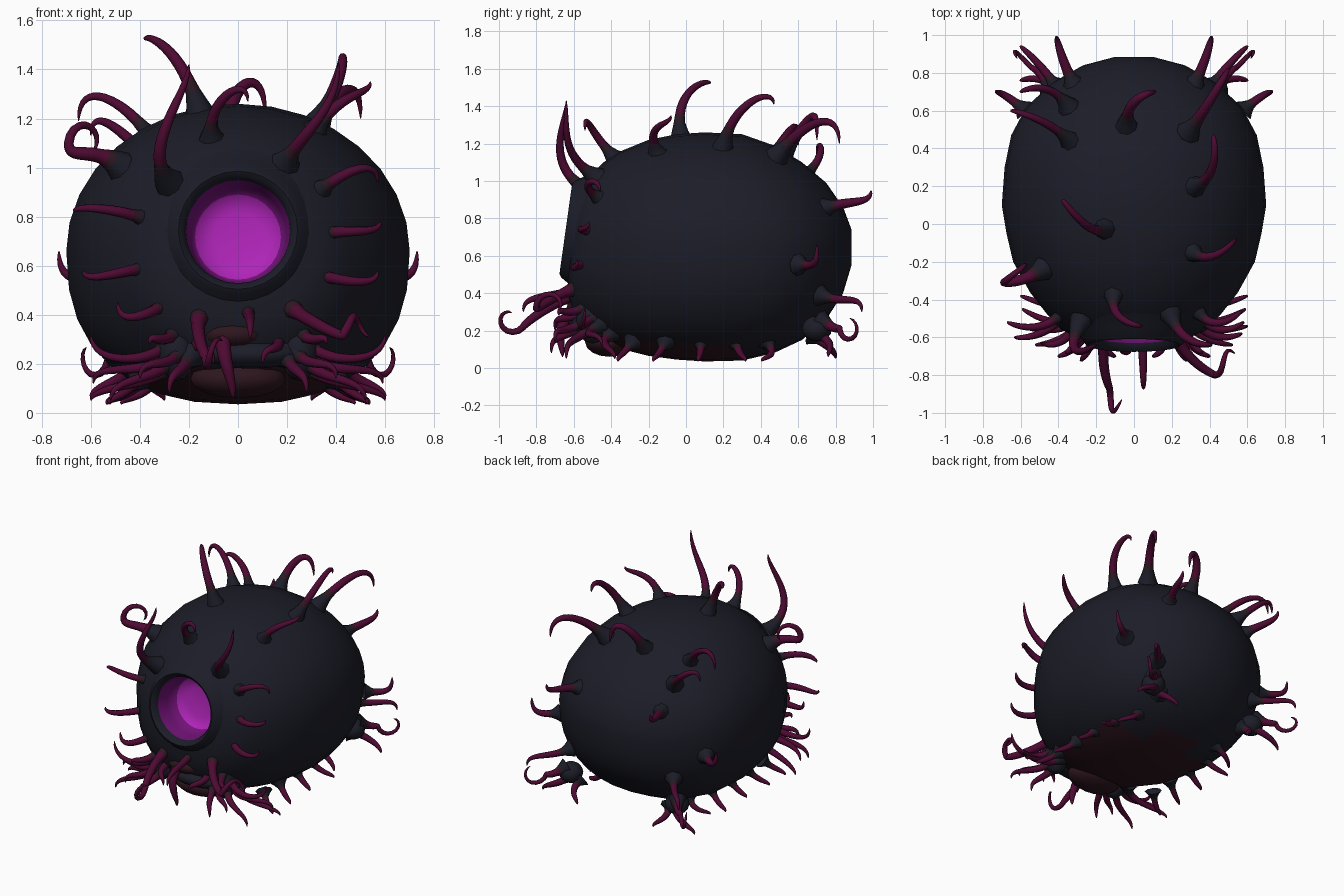
import bpy, bmesh, math, random
from mathutils import Vector, Matrix

cube = bpy.data.objects.get("Cube")
if cube:
    bpy.data.objects.remove(cube)
random.seed(4)


def material(name, rgb):
    m = bpy.data.materials.new(name)
    m.use_nodes = True
    m.diffuse_color = (*rgb, 1)
    bsdf = m.node_tree.nodes["Principled BSDF"]
    bsdf.inputs["Base Color"].default_value = (*rgb, 1)
    bsdf.inputs["Roughness"].default_value = 0.7
    return m


HIDE, BLEND, MAROON, BELLY, GLOW, WALL = range(6)
MATS = [material("dark hide", (.0115, .012, .021)),
        material("tentacle root", (.028, .009, .016)),
        material("maroon tentacle", (.075, .003, .032)),
        material("brown belly", (.027, .008, .013)),
        material("magenta eye", (.43, .018, .48)),
        material("dark magenta wall", (.165, .006, .185))]


def finish(name, bm):
    bmesh.ops.recalc_face_normals(bm, faces=bm.faces)
    mesh = bpy.data.meshes.new(name)
    bm.to_mesh(mesh)
    bm.free()
    for m in MATS:
        mesh.materials.append(m)
    ob = bpy.data.objects.new(name, mesh)
    bpy.context.collection.objects.link(ob)
    bpy.ops.object.select_all(action='DESELECT')
    ob.select_set(True)
    bpy.context.view_layer.objects.active = ob
    bpy.ops.object.shade_smooth_by_angle(angle=math.radians(60))


def bridge(bm, a, b, mat=HIDE):
    n = len(a)
    for i in range(n):
        bm.faces.new((a[i], a[(i + 1) % n], b[(i + 1) % n], b[i])).material_index = mat


# Body: rings along y given as (y, half width, bottom, top, tilt)
STATIONS = [(-.60, .25, .50, .97, .14), (-.58, .31, .39, 1.0, .14), (-.54, .39, .27, 1.04, .12),
            (-.47, .46, .18, 1.1, .08), (-.36, .55, .11, 1.16, .03), (-.2, .64, .065, 1.22, 0),
            (-.05, .675, .045, 1.25, 0), (.1, .7, .035, 1.26, 0), (.3, .685, .04, 1.25, 0),
            (.47, .65, .08, 1.19, 0), (.62, .57, .15, 1.1, 0), (.75, .43, .26, .99, 0),
            (.84, .27, .4, .86, 0), (.885, .1, .55, .74, 0)]
SIDES = 32
bm = bmesh.new()
rings = []
for y, w, lo, hi, tilt in STATIONS:
    ring = []
    mid = .66 if y > -.4 else (lo + hi) / 2
    flat = .84 if -.4 < y < .7 else .92
    for k in range(SIDES):
        a = math.tau * k / SIDES
        c, s = math.cos(a), math.sin(a)
        if s < 0:
            c = math.copysign(abs(c) ** flat, c)
            s = -abs(s) ** flat
        z = mid + s * ((hi - mid) if s > 0 else (mid - lo))
        ring.append(bm.verts.new((w * c, y - tilt * (.74 - z), z)))
    rings.append(ring)
for a, b in zip(rings, rings[1:]):
    bridge(bm, a, b)
bm.faces.new(rings[-1])
for f in bm.faces:
    c = f.calc_center_median()
    if c.z < .25 and (c.x / .44) ** 2 + ((c.y + .03) / .48) ** 2 < 1:
        f.material_index = BELLY
finish("body", bm)

# Eye: rolled rim and deep dark wall around a bright disc, revolved as (radius, depth)
PROFILE = [(.35, .09), (.29, .025), (.262, -.02), (.243, -.033), (.225, -.02), (.212, .01),
           (.2, .1), (.175, .17), (.1, .185), (.02, .19)]
bm = bmesh.new()
turn = Matrix.Translation((0, -.61, .74)) @ Matrix.Rotation(math.radians(-8), 4, 'X')
rings = []
for r, d in PROFILE:
    rings.append([bm.verts.new(turn @ Vector((r * math.cos(math.tau * k / 28), d,
                                              r * math.sin(math.tau * k / 28))))
                  for k in range(28)])
for i, (a, b) in enumerate(zip(rings, rings[1:])):
    bridge(bm, a, b, GLOW if i > 6 else WALL if i > 4 else HIDE)
bm.faces.new(rings[-1]).material_index = GLOW
finish("eye_socket", bm)


# Lumps that carry tentacle clusters, and the mouth
def blob(name, centre, size, mat=HIDE):
    bm = bmesh.new()
    bmesh.ops.create_uvsphere(bm, u_segments=14, v_segments=8, radius=1)
    for v in bm.verts:
        v.co = Vector(centre) + v.co * Vector(size)
    for f in bm.faces:
        f.material_index = mat
    finish(name, bm)


for side, label in ((1, "left"), (-1, "right")):
    blob(label + "_back_lump", (side * .42, .7, .21), (.08, .08, .07))
    blob(label + "_mouth_lump", (side * .25, -.5, .25), (.08, .09, .12))
blob("upper_lip", (0, -.53, .4), (.22, .09, .05))
blob("mouth", (-.02, -.54, .32), (.14, .1, .06), BELLY)
blob("lower_lip", (.05, -.53, .24), (.21, .1, .06))
blob("lower_jaw", (0, -.41, .14), (.2, .13, .08), BELLY)

CENTRE = Vector((0, .1, .62))


def tentacle(bm, base, tip, reach=.12, lift=.05, thick=.024, curl=0):
    """Tapered tube leaving the body outward, arching by lift, ending in an optional curl."""
    base, tip = Vector(base), Vector(tip)
    out = (base - CENTRE).normalized()
    p = [base - out * .03, base + out * reach, tip + Vector((0, 0, lift)), tip]
    path = []
    for i in range(17):
        t = i / 16
        u = 1 - t
        path.append(p[0] * u**3 + p[1] * 3 * u * u * t + p[2] * 3 * u * t * t + p[3] * t**3)
    if curl:
        step = (path[-1] - path[-2]).normalized() * .035
        axis = out.cross(Vector((0, 0, 1))).normalized()
        for i in range(10):
            step = Matrix.Rotation(curl, 3, axis) @ step * .95
            path.append(path[-1] + step)
    last = len(path) - 1
    normal, old, prev = None, None, None
    for i, point in enumerate(path):
        t = i / last
        tangent = (path[min(i + 1, last)] - path[max(i - 1, 0)]).normalized()
        if normal is None:
            normal = tangent.orthogonal().normalized()
        else:
            normal = old.rotation_difference(tangent) @ normal
        old = tangent
        r = thick * (1 - t) ** .55 + .002 + .035 * max(0, 1 - t * 6) ** 1.6
        ring = [bm.verts.new(point + Matrix.Rotation(math.tau * k / 8, 3, tangent) @ normal * r)
                for k in range(8)]
        if prev:
            bridge(bm, prev, ring, HIDE if i < 3 else BLEND if i < 4 else MAROON)
        prev = ring
    bm.faces.new(prev).material_index = MAROON


def group(name, specs, mirrored=False):
    bm = bmesh.new()
    for base, tip, *rest in specs:
        tentacle(bm, base, tip, *rest)
        if mirrored:
            tentacle(bm, (-base[0], *base[1:]), (-tip[0], *tip[1:]), *rest)
    finish(name, bm)


group("crown_tentacles", [
    ((-.16, -.03, 1.24), (-.38, .13, 1.52), .28, .03, .027),
    ((-.11, -.39, 1.13), (.04, -.54, 1.27), .2, .12),
    ((-.04, .53, 1.16), (.11, .7, 1.22), .24, .22, .03),
    ((.3, .5, 1.15), (.5, .82, 1.2), .24, .2, .03),
    ((.33, .2, 1.19), (.42, .47, 1.41), .28, .1, .027),
    ((.32, -.16, 1.16), (.54, -.08, 1.35), .2, -.06),
    ((-.35, .45, 1.12), (-.65, .6, 1.19), .24, .18),
    ((-.36, .64, 1.03), (-.6, .7, 1.13), .2, .14),
    ((-.5, -.25, 1.02), (-.69, -.31, 1.1), .14, -.08, .03, .38),
    ((-.29, -.53, .95), (-.2, -.64, 1.42), .3, -.12, .027),
    ((.2, -.5, 1.03), (.41, -.64, 1.43), .2, -.2, .027)])

group("eye_ring_tentacles", [
    ((-.38, -.47, .79), (-.67, -.52, .82), .18, .03),
    ((-.38, -.49, .59), (-.63, -.6, .58), .16, -.06),
    ((-.3, -.53, .44), (-.49, -.63, .45), .18, -.1),
    ((.34, -.47, .91), (.57, -.46, .94), .18, .11),
    ((.36, -.5, .73), (.58, -.52, .78), .16, -.06),
    ((.33, -.52, .56), (.57, -.58, .58), .16, -.08),
    ((.2, -.55, .44), (.43, -.8, .32), .2, -.02, .028, .46),
    ((-.15, -.55, .41), (-.13, -.87, .22), .2, .01, .028, .46),
    ((.04, -.57, .42), (.05, -.87, .3), .2, .1)])

group("back_tentacles", [
    ((.33, .76, .86), (.41, .99, .95), .14, -.08, .028),
    ((.6, .62, .55), (.73, .7, .66), .12, -.1),
    ((.42, .74, .38), (.6, .94, .3), .14, .1),
    ((.45, .74, .24), (.53, .82, .21), .12, .01, .024, .42),
    ((.42, .72, .18), (.6, .76, .06), .12, .05),
    ((.36, .7, .16), (.3, .8, .05), .1, .04)], True)

# Mouth clusters splaying outwards and forwards
group("mouth_tentacles", [
    ((.28, -.48, .28), (.6, -.54, .32), .18, -.13),
    ((.3, -.48, .22), (.59, -.45, .12), .16, .1),
    ((.28, -.52, .2), (.52, -.64, .05), .14, .1),
    ((.24, -.55, .24), (.4, -.7, .14), .16, .1),
    ((.2, -.56, .22), (.28, -.72, .08), .16, .1),
    ((.16, -.54, .3), (.1, -.7, .2), .16, .1),
    ((.26, -.54, .32), (.36, -.68, .28), .15, .06),
    ((.3, -.42, .17), (.6, -.38, .05), .1, .06)], True)
group("chin_tentacle", [((-.06, -.55, .33), (-.02, -.66, .06), .2, .08, .034)])

# Short feelers around the edge of the belly
feelers = []
for y in (-.3, -.12, .08, .27, .45):
    x = .42 - .3 * max(0, y - .2)
    feelers.append(((x, y, .12), (x + .1 + random.uniform(0, .04),
                                  y + random.uniform(-.08, .08), .035), .1, .03, .02))
group("belly_feelers", feelers, True)
